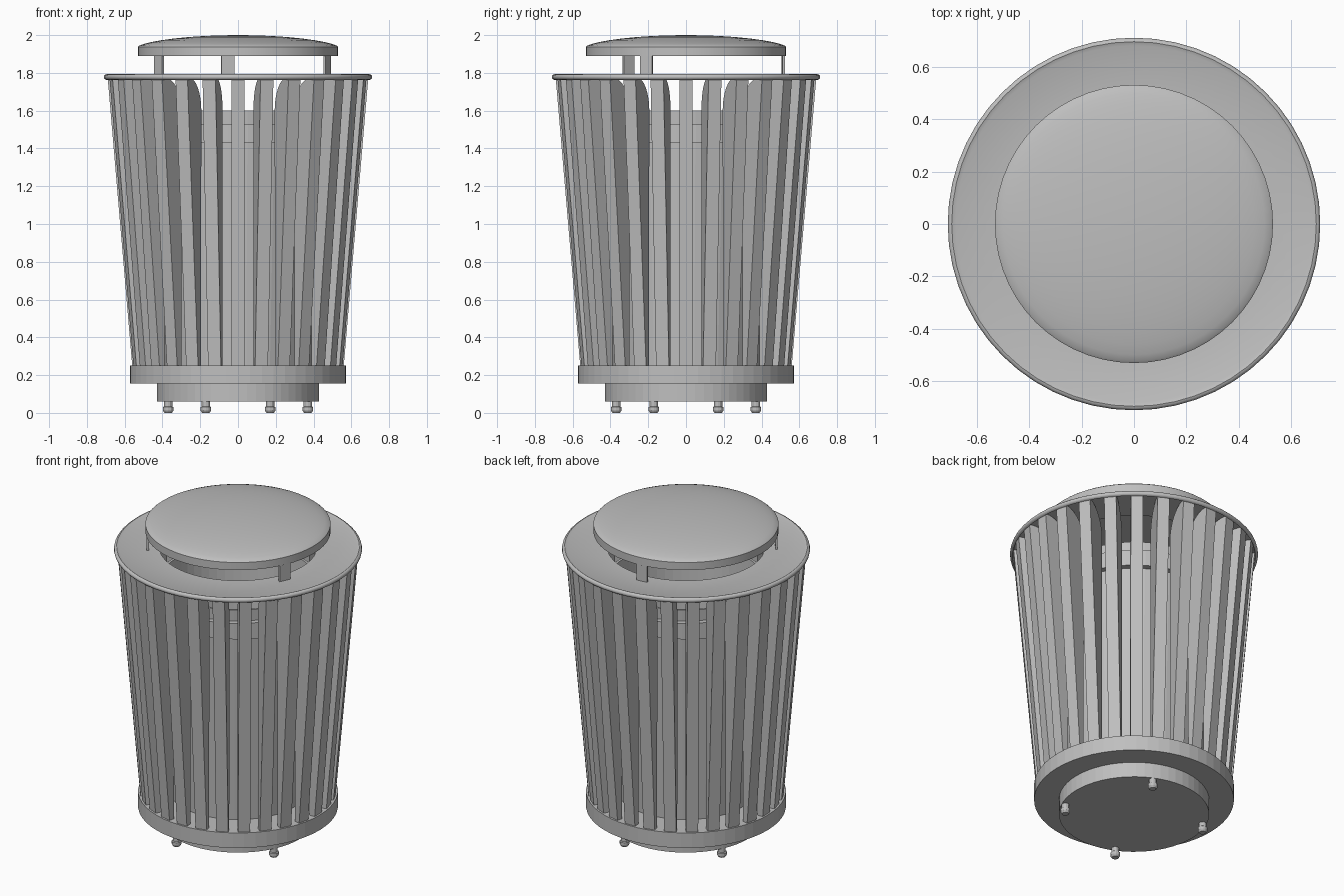
import bpy, bmesh, math
from math import sin, cos, pi, radians
from mathutils import Matrix, Vector

cube = bpy.data.objects.get("Cube")
if cube:
    bpy.data.objects.remove(cube, do_unlink=True)

SIDES = 56
SLATS = 28

# Single painted metal colour
metal = bpy.data.materials.new("grey_metal")
metal.use_nodes = True
metal.diffuse_color = (0.52, 0.52, 0.52, 1)
metal.node_tree.nodes["Principled BSDF"].inputs["Base Color"].default_value = (0.52, 0.52, 0.52, 1)


def finish(name, bm):
    bmesh.ops.recalc_face_normals(bm, faces=bm.faces)
    mesh = bpy.data.meshes.new(name)
    bm.to_mesh(mesh)
    bm.free()
    mesh.materials.append(metal)
    return add(name, mesh)


def add(name, mesh):
    obj = bpy.data.objects.new(name, mesh)
    bpy.context.collection.objects.link(obj)
    return obj


def lathe(name, profile, closed=False, sides=SIDES, smooth=False):
    """Spin an (r, z) profile around the z axis."""
    bm = bmesh.new()
    verts = [bm.verts.new((r, 0, z)) for r, z in profile]
    pairs = list(zip(verts, verts[1:]))
    if closed:
        pairs.append((verts[-1], verts[0]))
    edges = [bm.edges.new(p) for p in pairs]
    bmesh.ops.spin(bm, geom=verts + edges, cent=(0, 0, 0), axis=(0, 0, 1),
                   angle=2 * pi, steps=sides)
    bmesh.ops.remove_doubles(bm, verts=bm.verts, dist=0.0005)
    obj = finish(name, bm)
    if smooth:
        bpy.ops.object.select_all(action='DESELECT')
        obj.select_set(True)
        bpy.context.view_layer.objects.active = obj
        bpy.ops.object.shade_smooth_by_angle(angle=radians(35))
    return obj


# Stepped base
lathe("plinth", [(0, 0.06), (0.43, 0.06), (0.43, 0.155), (0, 0.155)])
lathe("base_disc", [(0, 0.155), (0.572, 0.155), (0.572, 0.25), (0, 0.25)])

# Inner liner with its raised band
lathe("liner", [(0, 0.25), (0.39, 0.25), (0.45, 1.6), (0.435, 1.6),
                (0.375, 0.27), (0, 0.27)])
lathe("liner_band", [(0.44, 1.43), (0.48, 1.43), (0.48, 1.53), (0.44, 1.53)], closed=True)

# Flat top ring with a rolled outer edge
ring = [(0.45, 1.775), (0.69, 1.775)]
ring += [(0.695 + 0.015 * cos(a), 1.778 + 0.015 * sin(a))
         for a in [radians(-90 + 30 * i) for i in range(7)]]
ring += [(0.68, 1.787), (0.45, 1.787)]
lathe("top_ring", ring, closed=True, smooth=True)

# Domed lid
dome = [(0, 1.89), (0.53, 1.89), (0.53, 1.938)]
dome += [(0.53 * cos(a), 1.938 + 0.062 * sin(a) ** 1.3)
         for a in [pi / 2 * i / 9 for i in range(1, 10)]]
lathe("lid", dome, smooth=True)

# Upright slats: sloping outer edge, upright inner edge, rounded inner top corner
outline = [(0.56, 0.25), (0.69, 1.776)]
outline += [(0.675 - 0.155 * cos(t), 1.6 + 0.176 * sin(t))
            for t in [pi / 2 * (8 - i) / 8 for i in range(9)]]
outline.append((0.525, 0.25))
bm = bmesh.new()
face = bm.faces.new([bm.verts.new((r, -0.035, z)) for r, z in outline])
res = bmesh.ops.extrude_face_region(bm, geom=[face])
bmesh.ops.translate(bm, vec=(0, 0.07, 0),
                    verts=[e for e in res["geom"] if isinstance(e, bmesh.types.BMVert)])
first = finish("slat_1", bm)
for i in range(1, SLATS):
    slat = add(f"slat_{i + 1}", first.data)
    slat.rotation_euler.z = 2 * pi * i / SLATS

# Three flat posts carrying the lid
for i in range(3):
    bm = bmesh.new()
    bmesh.ops.create_cube(bm, size=1)
    bmesh.ops.scale(bm, vec=(0.012, 0.07, 0.12), verts=bm.verts)
    bmesh.ops.translate(bm, vec=(0.517, 0, 1.84), verts=bm.verts)
    post = finish(f"lid_post_{i + 1}", bm)
    post.rotation_euler.z = radians(96 + 120 * i)

# Four small feet
for i in range(4):
    foot = lathe(f"foot_{i + 1}", [(0, 0), (0.02, 0), (0.028, 0.012), (0.028, 0.03),
                                   (0.022, 0.034), (0.022, 0.065), (0, 0.065)], sides=12)
    a = radians(-24.7 + 90 * i)
    foot.location = (0.407 * cos(a), 0.407 * sin(a), 0)
